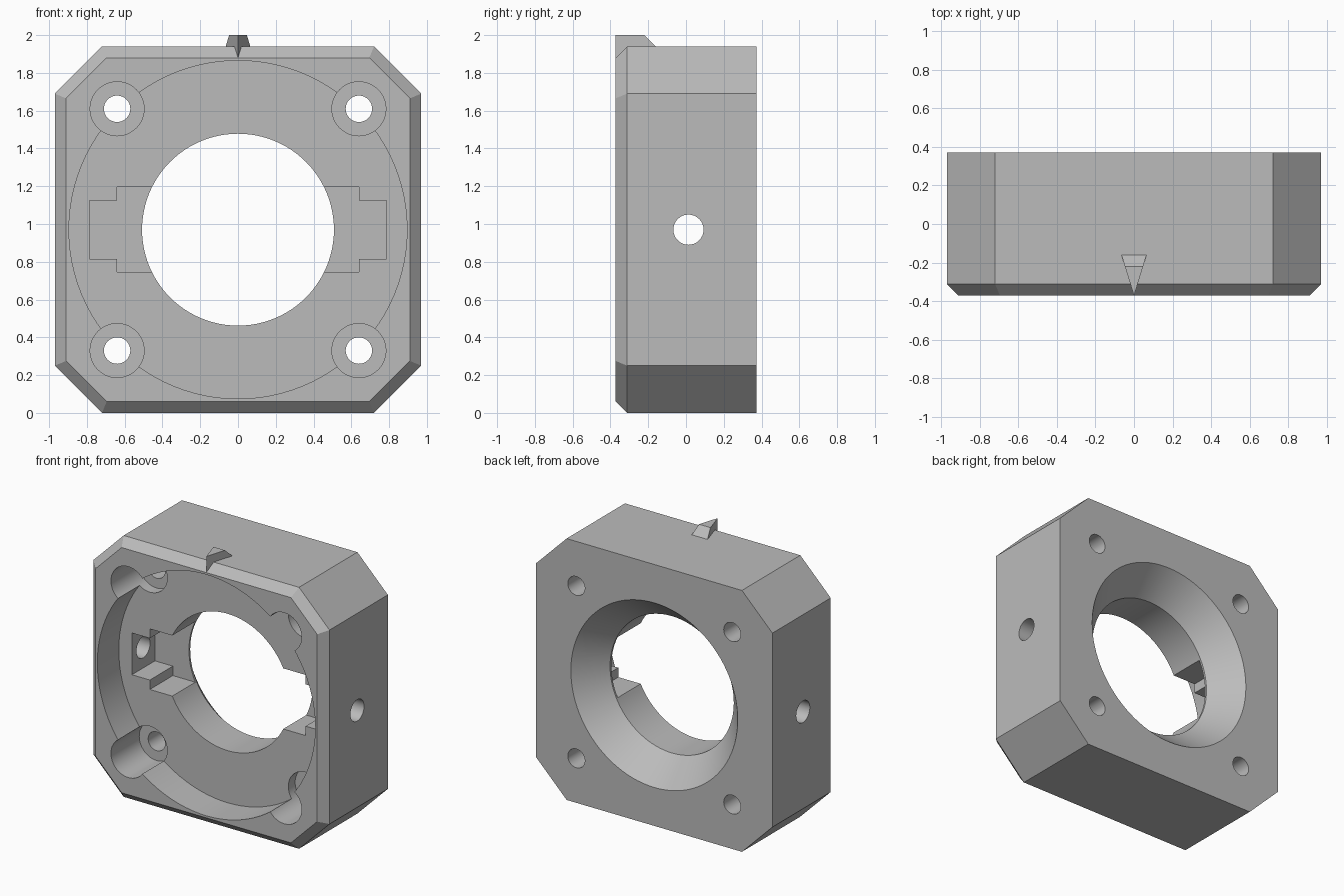
import bpy, bmesh, math
from mathutils import Vector

default = bpy.data.objects.get("Cube")
if default:
    bpy.data.objects.remove(default, do_unlink=True)

MID = 0.97                      # height of the bore axis
FRONT, BACK = -0.372, 0.372
POCKET, SEAT = -0.12, 0.165     # pocket floor, narrow end of the rear cone

grey = bpy.data.materials.new("plain_grey")
grey.use_nodes = True
grey.diffuse_color = (0.5, 0.5, 0.5, 1)
grey.node_tree.nodes["Principled BSDF"].inputs["Base Color"].default_value = (0.5, 0.5, 0.5, 1)


def finish(name, bm):
    bmesh.ops.recalc_face_normals(bm, faces=bm.faces)
    mesh = bpy.data.meshes.new(name)
    bm.to_mesh(mesh)
    bm.free()
    mesh.materials.append(grey)
    obj = bpy.data.objects.new(name, mesh)
    bpy.context.collection.objects.link(obj)
    return obj


def loft(name, loops):
    """Closed solid skinned through loops that have equal point counts."""
    bm = bmesh.new()
    rings = [[bm.verts.new(p) for p in loop] for loop in loops]
    n = len(rings[0])
    for a, b in zip(rings, rings[1:]):
        for i in range(n):
            j = (i + 1) % n
            bm.faces.new((a[i], a[j], b[j], b[i]))
    bm.faces.new(rings[0])
    bm.faces.new(rings[-1])
    return finish(name, bm)


def octagon(y, inset):
    """Square outline with clipped corners, moved inward by inset."""
    a = MID - inset
    b = 0.72 - inset * math.tan(math.pi / 8)
    pts = [(a, -b), (a, b), (b, a), (-b, a), (-a, b), (-a, -b), (-b, -a), (b, -a)]
    return [(x, y, z + MID) for x, z in pts]


def circle(y, r, x=0, z=MID, n=96):
    steps = [math.tau * i / n for i in range(n)]
    return [(x + r * math.cos(t), y, z + r * math.sin(t)) for t in steps]


def bore(y0, r0, y1, r1, x=0, z=MID, n=96):
    return loft("cutter", [circle(y0, r0, x, z, n), circle(y1, r1, x, z, n)])


def box(half_x, half_z, y0, y1):
    rect = [(-half_x, -half_z), (half_x, -half_z), (half_x, half_z), (-half_x, half_z)]
    return loft("cutter", [[(x, y, MID + z) for x, z in rect] for y in (y0, y1)])


# Housing block with a chamfered front rim
housing = loft("housing", [octagon(BACK, 0), octagon(FRONT + 0.06, 0), octagon(FRONT, 0.06)])

# Front pocket, centre bore and flared rear opening
flare = (0.685 - 0.508) / (BACK - SEAT)
cutters = [
    bore(-0.5, 0.895, POCKET, 0.895),
    bore(-0.3, 0.508, 0.3, 0.508),
    bore(SEAT, 0.508, 0.5, 0.508 + flare * (0.5 - SEAT)),
]

# Stepped slots either side of the bore
cutters += [box(0.64, 0.225, -0.25, 0.15), box(0.787, 0.155, -0.25, 0.15)]

# Corner screw holes with counterbores
for sx in (-1, 1):
    for sz in (-1, 1):
        x, z = 0.64 * sx, MID + 0.64 * sz
        cutters.append(bore(-0.5, 0.143, -0.04, 0.143, x, z, 48))
        cutters.append(bore(-0.2, 0.07, 0.5, 0.07, x, z, 32))

# Cross hole through both sides
cross = circle(0.0, 0.08, 0, 0, 32)
cutters.append(loft("cutter", [[(x, 0.013 + u, MID + v) for u, _, v in cross] for x in (-1.2, 1.2)]))

bpy.context.view_layer.objects.active = housing
for cutter in cutters:
    cutter.hide_render = True
    mod = housing.modifiers.new("cut", "BOOLEAN")
    mod.operation, mod.solver, mod.object = "DIFFERENCE", "EXACT", cutter
    bpy.ops.object.modifier_apply(modifier=mod.name)
    bpy.data.objects.remove(cutter, do_unlink=True)

bpy.ops.object.select_all(action="DESELECT")
housing.select_set(True)
bpy.ops.object.shade_smooth_by_angle(angle=math.radians(30))

# Wedge-shaped index pointer on the top edge
bm = bmesh.new()
points = [(0, FRONT, 1.88), (0, FRONT, 2.0)]
for s in (-1, 1):
    points += [(0.047 * s, -0.22, 2.0), (0.065 * s, -0.16, 1.94), (0.065 * s, -0.16, 1.88)]
hull = bmesh.ops.convex_hull(bm, input=[bm.verts.new(Vector(p)) for p in points])
bmesh.ops.dissolve_limit(bm, angle_limit=0.01, verts=bm.verts, edges=bm.edges)
finish("index_pointer", bm)
